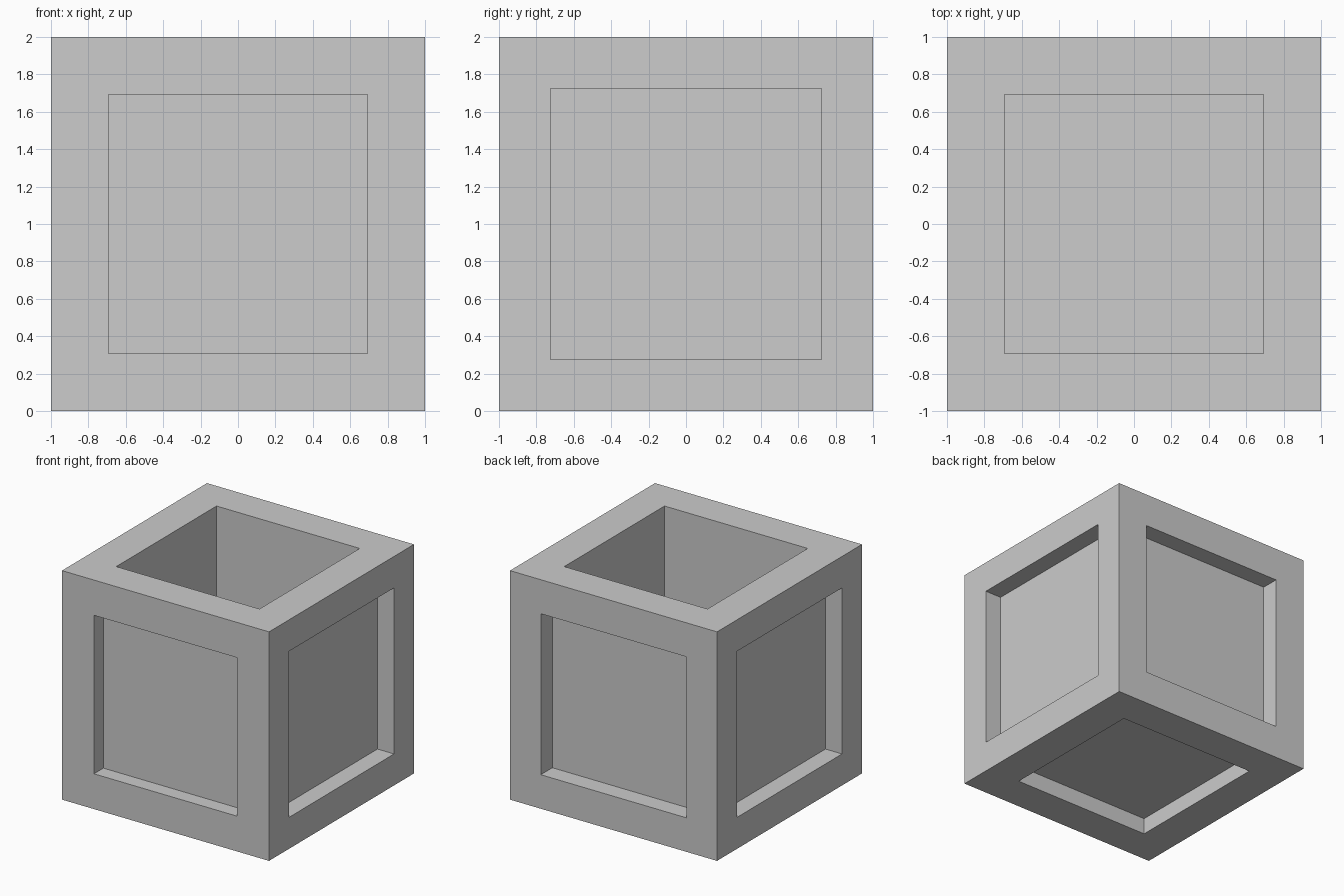
import bpy
import bmesh
from mathutils import Vector

# Remove the default cube only
default = bpy.data.objects.get("Cube")
if default:
    bpy.data.objects.remove(default, do_unlink=True)

# Single grey material
grey = bpy.data.materials.new("plain_grey")
grey.use_nodes = True
colour = (0.604, 0.604, 0.604, 1)
grey.diffuse_color = colour
grey.node_tree.nodes["Principled BSDF"].inputs["Base Color"].default_value = colour

# Each side: outward direction, frame border width, recess depth
SIDES = [
    ((0, -1, 0), 0.308, 0.13),   # front panel
    ((0, 1, 0), 0.297, 0.16),    # back panel
    ((1, 0, 0), 0.275, 0.16),    # left panel
    ((-1, 0, 0), 0.275, 0.16),   # right panel
    ((0, 0, -1), 0.32, 0.145),   # underside panel
    ((0, 0, 1), 0.308, 1.7),     # open top cavity
]


def recess(bm, direction, border, depth):
    """Inset one side of the box and sink the inner face straight in."""
    direction = Vector(direction)
    bm.normal_update()
    face = max(bm.faces, key=lambda f: f.calc_center_median().dot(direction))
    bmesh.ops.inset_individual(bm, faces=[face], thickness=border, use_even_offset=True)
    sunk = bmesh.ops.extrude_discrete_faces(bm, faces=[face])["faces"][0]
    bmesh.ops.translate(bm, verts=sunk.verts, vec=-direction * depth)


# Box with a framed panel on every closed side and a hollow top
bm = bmesh.new()
bmesh.ops.create_cube(bm, size=2)
bmesh.ops.translate(bm, verts=bm.verts, vec=(0, 0, 1))
for side in SIDES:
    recess(bm, *side)
bm.normal_update()

mesh = bpy.data.meshes.new("open_box")
bm.to_mesh(mesh)
bm.free()
mesh.materials.append(grey)
bpy.context.scene.collection.objects.link(bpy.data.objects.new("open_box", mesh))
